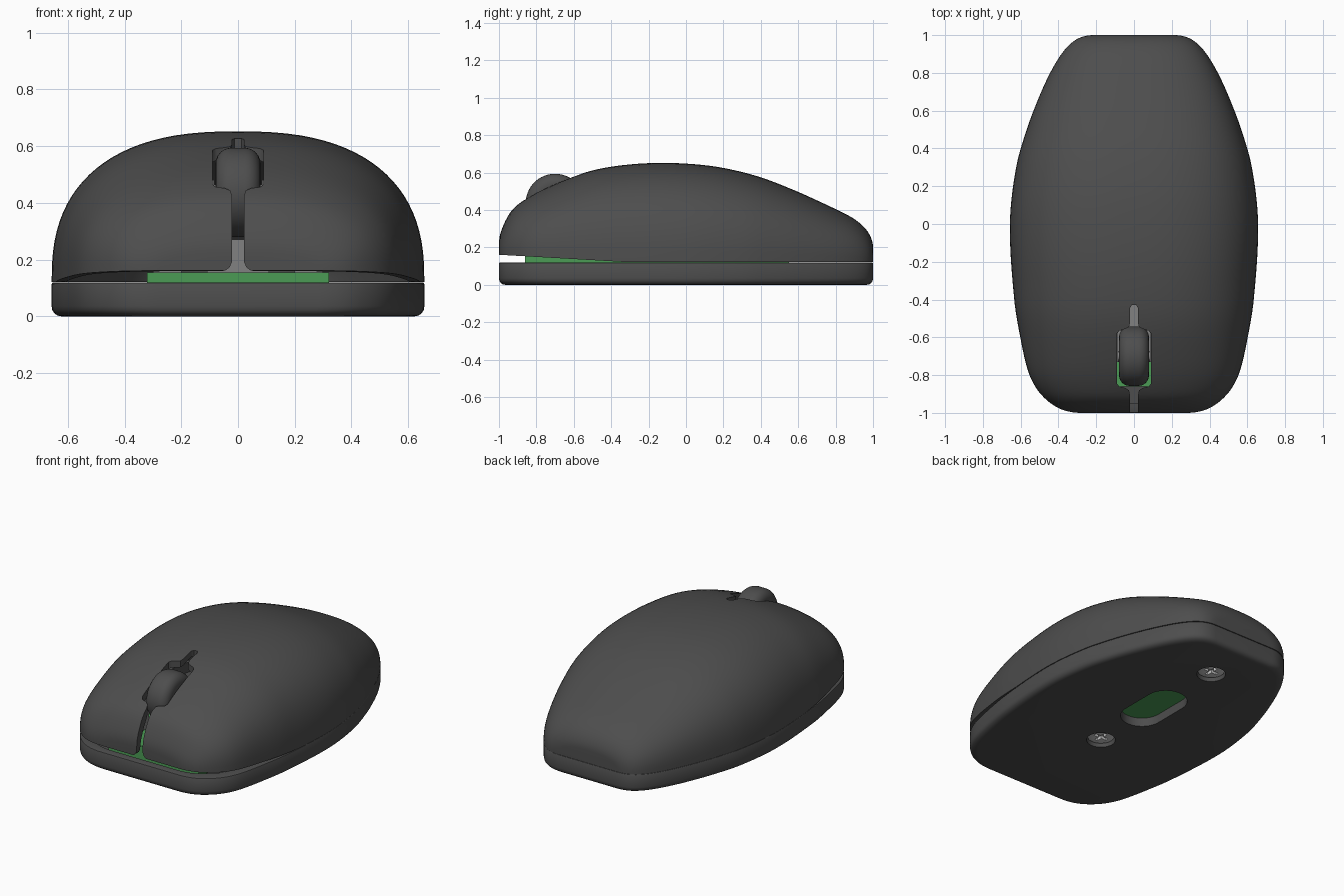
import bpy, bmesh, math

if "Cube" in bpy.data.objects:
    bpy.data.objects.remove(bpy.data.objects["Cube"])

def material(name, c):
    m = bpy.data.materials.new(name)
    m.diffuse_color = (*c, 1)
    m.use_nodes = True
    m.node_tree.nodes["Principled BSDF"].inputs["Base Color"].default_value = m.diffuse_color
    return m

DARK = material("dark_plastic", (0.075, 0.075, 0.075))
GREY = material("grey_plastic", (0.22, 0.22, 0.22))
GREEN = material("board_green", (0.07, 0.33, 0.09))

# (y, value) profiles running front to back
WIDTH = [(-1, .28), (-.985, .375), (-.95, .44), (-.88, .51), (-.79, .557), (-.6, .602), (-.4, .634), (0, .657),
         (.3, .624), (.5, .568), (.65, .512), (.8, .444), (.9, .384), (.95, .341), (.985, .29), (1, .215)]
HEIGHT = [(-1, .22), (-.98, .31), (-.93, .40), (-.86, .457), (-.7, .54), (-.5, .612), (-.3, .644), (-.1, .652),
          (.1, .64), (.25, .615), (.4, .575), (.55, .518), (.7, .452), (.8, .405), (.9, .352), (.96, .30),
          (.99, .25), (1, .20)]

def curve(table, t):
    """Hermite interpolation with y = -cos(t), so the ends turn vertical."""
    p = [(math.acos(-y), v) for y, v in table]
    i = max(0, min(len(p) - 2, sum(1 for a, _ in p if a <= t) - 1))
    def slope(k):
        a, b = p[max(k - 1, 0)], p[min(k + 1, len(p) - 1)]
        return (b[1] - a[1]) / (b[0] - a[0])
    h = p[i + 1][0] - p[i][0]
    s = (t - p[i][0]) / h
    return ((2*s**3 - 3*s*s + 1) * p[i][1] + (s**3 - 2*s*s + s) * h * slope(i)
            + (3*s*s - 2*s**3) * p[i + 1][1] + (s**3 - s*s) * h * slope(i + 1))

def make(name, verts, faces, mat=None):
    me = bpy.data.meshes.new(name)
    me.from_pydata(verts, [], faces)
    bm = bmesh.new()
    bm.from_mesh(me)
    bmesh.ops.recalc_face_normals(bm, faces=bm.faces)
    bm.to_mesh(me)
    bm.free()
    ob = bpy.data.objects.new(name, me)
    bpy.context.collection.objects.link(ob)
    if mat:
        me.materials.append(mat)
    return ob

def activate(ob):
    bpy.ops.object.select_all(action='DESELECT')
    ob.select_set(True)
    bpy.context.view_layer.objects.active = ob

def smooth(ob, deg=35):
    activate(ob)
    bpy.ops.object.shade_smooth_by_angle(angle=math.radians(deg))

def cut(ob, cutter):
    m = ob.modifiers.new("cut", 'BOOLEAN')
    m.operation, m.object, m.solver = 'DIFFERENCE', cutter, 'EXACT'
    activate(ob)
    bpy.ops.object.modifier_apply(modifier=m.name)
    bpy.data.objects.remove(cutter)

def loft(name, rings, mat=None):
    """Closed rings joined in order, capped at both ends."""
    n = len(rings[0])
    faces = [(r*n + i, r*n + (i + 1) % n, (r + 1)*n + (i + 1) % n, (r + 1)*n + i)
             for r in range(len(rings) - 1) for i in range(n)]
    faces += [tuple(range(n)), tuple(range((len(rings) - 1)*n, len(rings)*n))]
    return make(name, [v for r in rings for v in r], faces, mat)

def prism(name, outline, z0, z1, mat=None):
    return loft(name, [[(x, y, z) for x, y in outline] for z in (z0, z1)], mat)

def box(name, x0, x1, y0, y1, z0, z1, mat=None):
    return prism(name, [(x0, y0), (x1, y0), (x1, y1), (x0, y1)], z0, z1, mat)

def stadium(r, half, cy, n=24):
    return [(r*math.cos(a), cy + r*math.sin(a) + (half if k < n else -half))
            for k in range(2*n) for a in [math.pi*(k % n)/(n - 1) + (0 if k < n else math.pi)]]

def circle(r, cy, n=40):
    return [(r*math.cos(2*math.pi*k/n), cy + r*math.sin(2*math.pi*k/n)) for k in range(n)]

# upper shell: hollow loft whose front lower edge lifts off the base
NY, NA, WALL, N = 72, 48, 0.035, 2.5
verts = []
for inset in (0, WALL):
    for j in range(NY + 1):
        t = math.pi * j / NY
        y = -math.cos(t) * (1 - inset)
        w, h = curve(WIDTH, t) - inset, curve(HEIGHT, t) - inset
        zb = 0.121 + 0.04 * max(0, -0.3 - y) / 0.7
        for k in range(NA + 1):
            a = math.pi * k / NA
            c, s = math.cos(a), max(0, math.sin(a))
            verts.append((math.copysign(w * abs(c)**(2/N), c), y, zb + (h - zb) * s**(2/N)))
M = NA + 1
OFF = M * (NY + 1)
faces = [(o + j*M + k, o + j*M + k + 1, o + (j + 1)*M + k + 1, o + (j + 1)*M + k)
         for o in (0, OFF) for j in range(NY) for k in range(NA)]
faces += [tuple(o + j*M + k for k in range(M)) for o in (0, OFF) for j in (0, NY)]
faces += [(j*M + k, (j + 1)*M + k, OFF + (j + 1)*M + k, OFF + j*M + k) for j in range(NY) for k in (0, NA)]
faces += [(j*M, j*M + NA, OFF + j*M + NA, OFF + j*M) for j in (0, NY)]
shell = make("upper_shell", verts, faces, DARK)

# button split and wheel opening, with a flared foot at the front
def mirrored(half):
    return half + [(-x, y) for x, y in reversed(half)]
slot = mirrored([(.021, -1.1), (.021, -.905), (.027, -.88), (.045, -.868), (.078, -.86), (.09, -.845), (.09, -.58),
                 (.078, -.565), (.045, -.555), (.027, -.545), (.021, -.525), (.021, -.445), (.012, -.43)])
cut(shell, prism("slot_cutter", slot, 0.05, 0.9))
flare = mirrored([(.06, .1), (.06, .158), (.042, .163), (.029, .174), (.022, .19), (.0205, .205)])
cut(shell, loft("flare_cutter", [[(x, y, z) for x, z in flare] for y in (-1.1, -.9)]))
smooth(shell)

# base tray following the same outline
right = [(curve(WIDTH, math.pi*j/NY), -math.cos(math.pi*j/NY)) for j in range(NY + 1)]
def base_ring(inset, z):
    r = [(x - inset, y * (1 - inset), z) for x, y in right]
    return r + [(-x, y, z) for x, y, z in reversed(r)]
base = loft("base_tray", [base_ring(*p) for p in (
    (.035, 0), (.02, .003), (.009, .011), (.002, .022), (0, .036), (0, .114), (.002, .118), (.006, .12),
    (.05, .12), (.05, .055))], DARK)
cut(base, prism("window_cutter", stadium(.125, .108, .18), -.1, .1))
SCREWS = (-.30, .70)
for y in SCREWS:
    cut(base, prism("screw_hole_cutter", circle(.084, y), -.1, .1))
smooth(base)

# cross-head screws
for i, y in enumerate(SCREWS):
    s = prism(f"screw_{i + 1}", circle(.08, y), .02, .07)
    b = s.modifiers.new("bevel", 'BEVEL')
    b.width, b.segments, b.limit_method = .008, 2, 'ANGLE'
    activate(s)
    bpy.ops.object.modifier_apply(modifier=b.name)
    cut(s, box("cross_cutter_a", -.045, .045, y - .01, y + .01, -.1, .04))
    cut(s, box("cross_cutter_b", -.01, .01, y - .045, y + .045, -.1, .04))
    smooth(s)

# circuit board
box("circuit_board", -.32, .32, -.86, .55, .056, .154, GREEN)

# wheel carrier: block, two side cheeks and axle; button switches either side
box("wheel_carrier", -.11, .11, -.73, -.40, .154, .27, GREY)
for side, s in (("left", -1), ("right", 1)):
    x = s * .098
    box(f"carrier_cheek_{side}", x - .013, x + .013, -.73, -.57, .27, .48, GREY)
    x = s * .25
    box(f"button_switch_{side}", x - .05, x + .05, -.78, -.62, .154, .27, GREY)

def x_cylinder(name, r, length, bevel, mat=None):
    bpy.ops.mesh.primitive_cylinder_add(vertices=64, radius=r, depth=length,
                                        location=(0, -.70, .437), rotation=(0, math.pi/2, 0))
    ob = bpy.context.object
    ob.name = name
    if mat:
        ob.data.materials.append(mat)
    if bevel:
        b = ob.modifiers.new("bevel", 'BEVEL')
        b.width, b.segments, b.limit_method = bevel, 6, 'ANGLE'
        b.angle_limit = math.radians(40)
        bpy.ops.object.modifier_apply(modifier=b.name)
    smooth(ob)

x_cylinder("scroll_wheel", .157, .158, .055, DARK)
x_cylinder("wheel_axle", .028, .22, 0, GREY)
